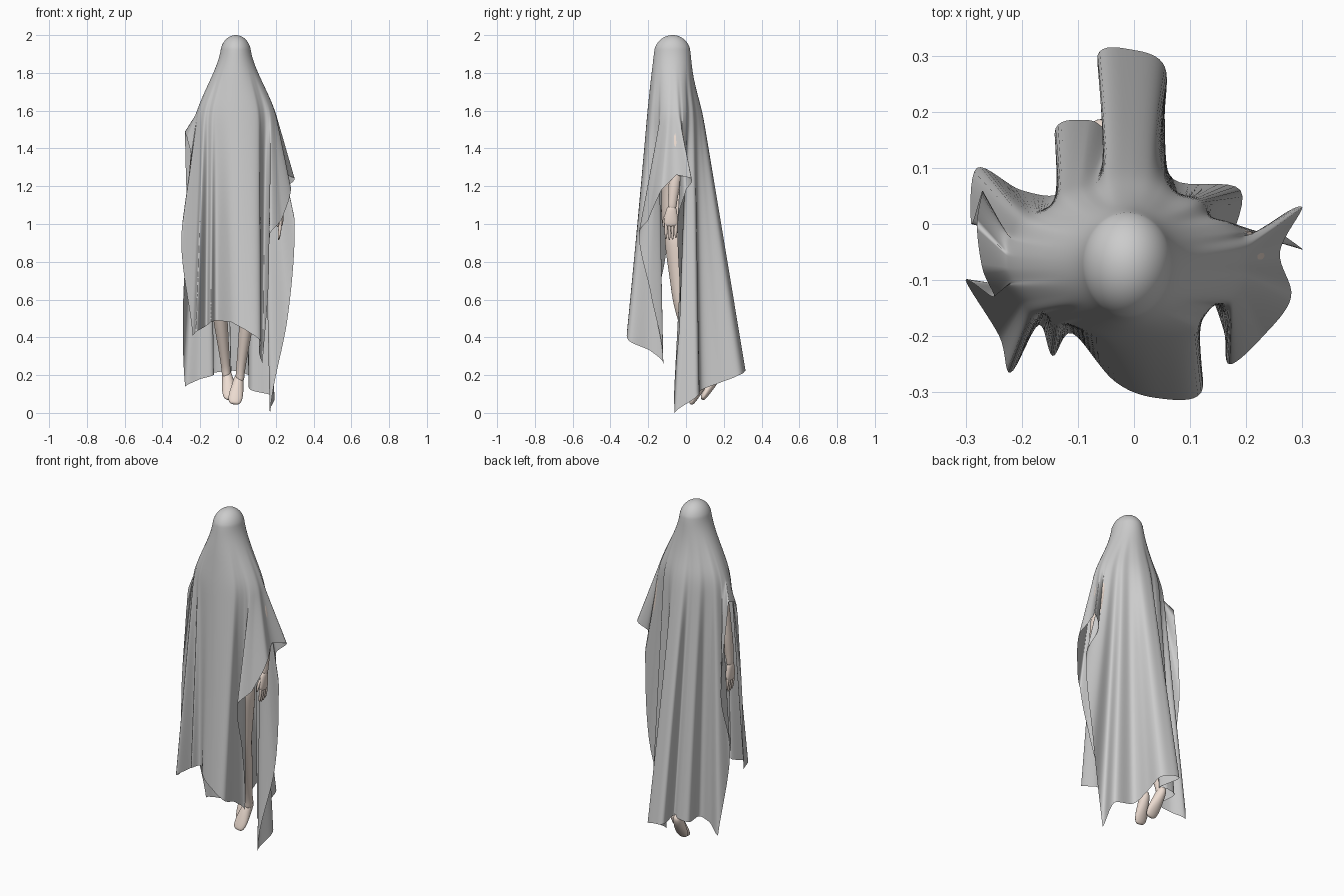
import bpy, bmesh, math
from mathutils import Vector

if "Cube" in bpy.data.objects:
    bpy.data.objects.remove(bpy.data.objects["Cube"])

skin = bpy.data.materials.new("pale_skin")
skin.diffuse_color = (0.85, 0.72, 0.64, 1)
skin.use_nodes = True
skin.node_tree.nodes["Principled BSDF"].inputs["Base Color"].default_value = skin.diffuse_color


def add_object(name, bm, mat=None, subsurf=0):
    bmesh.ops.recalc_face_normals(bm, faces=bm.faces)
    me = bpy.data.meshes.new(name)
    bm.to_mesh(me)
    bm.free()
    for p in me.polygons:
        p.use_smooth = True
    ob = bpy.data.objects.new(name, me)
    bpy.context.collection.objects.link(ob)
    if mat:
        me.materials.append(mat)
    if subsurf:
        mod = ob.modifiers.new("smooth", 'SUBSURF')
        mod.levels = mod.render_levels = subsurf
    return ob


def loft(name, sections, sides=10):
    """Rounded limb through sections (x, y, z, half width, half depth)."""
    bm = bmesh.new()
    pts = [Vector(s[:3]) for s in sections]
    rings = []
    for i, s in enumerate(sections):
        t = (pts[min(i + 1, len(pts) - 1)] - pts[max(i - 1, 0)]).normalized()
        u = Vector((1, 0, 0))
        u = (u - t * u.dot(t)).normalized()
        v = t.cross(u)
        ring = []
        for k in range(sides):
            a = 2 * math.pi * k / sides
            ring.append(bm.verts.new(pts[i] + u * s[3] * math.cos(a) + v * s[4] * math.sin(a)))
        rings.append(ring)
    for r0, r1 in zip(rings, rings[1:]):
        for k in range(sides):
            m = (k + 1) % sides
            bm.faces.new((r0[k], r0[m], r1[m], r1[k]))
    bm.faces.new(rings[0])
    bm.faces.new(rings[-1])
    return add_object(name, bm, skin, 2)


# ---- draped sheet: hem points going round from the right side via the back
HEM = [
    (.26, -.05, 1.26), (.30, .03, 1.24), (.25, .0, 1.18), (.30, -.045, 1.02),
    (.265, -.03, .52), (.17, -.06, 0), (.19, .06, .09), (.07, .08, .12),
    (.055, .18, .16), (.055, .28, .20), (0, .31, .22), (-.065, .30, .23),
    (-.035, .17, .22), (-.08, .185, .22), (-.14, .17, .21), (-.13, .06, .20),
    (-.20, .06, .18), (-.28, .10, .14), (-.29, 0, .60), (-.27, .06, .95),
    (-.28, 0, 1.49), (-.27, -.08, 1.46), (-.25, -.13, 1.35), (-.30, -.10, .90),
    (-.24, -.20, .41), (-.22, -.265, .43), (-.17, -.18, .46), (-.145, -.235, .48),
    (-.11, -.195, .49), (-.035, -.28, .48), (.04, -.31, .44), (.12, -.30, .38),
    (.11, -.19, .33), (.13, -.12, .26), (.16, -.19, .65), (.17, -.25, .95),
    (.23, -.20, 1.02), (.28, -.13, 1.18)]
# where each hem point starts on the shoulders (hem index, degrees)
START = [(0, 0), (10, 90), (20, 177), (25, 217), (28, 240), (31, 305), (38, 360)]
# upper drape below the crown: z, side, front and back radius
RINGS = [(1.9, .082, .1, .095), (1.8, .118, .112, .105),
         (1.7, .16, .118, .115), (1.58, .205, .125, .135)]
CX, CY = -.012, -.07


def catmull(a, b, c, d, t):
    return .5 * (2 * b + (c - a) * t + (2 * a - 5 * b + 4 * c - d) * t * t
                 + (3 * b - a - 3 * c + d) * t ** 3)


def hem_at(s):
    n = len(HEM)
    i, t = int(s), s - int(s)
    q = [HEM[(i + k) % n] for k in (-1, 0, 1, 2)]
    x, y = (catmull(*[p[c] for p in q], t) for c in (0, 1))
    return Vector((x, y, q[1][2] * (1 - t) + q[2][2] * t))


def start_angle(s):
    for (i0, a0), (i1, a1) in zip(START, START[1:]):
        if i0 <= s <= i1:
            return math.radians(a0 + (a1 - a0) * (s - i0) / (i1 - i0))


def sheet_column(s):
    ang = start_angle(s)
    hem = hem_at(s)
    ca, sa = math.cos(ang), math.sin(ang)

    def point(z, a, bf, bb):
        p = Vector((CX + a * ca, CY + (bb if sa > 0 else bf) * sa, z))
        # pleats begin faintly at the shoulders
        p.xy = p.xy.lerp(hem.xy, .1 * max(0, min(1, (1.8 - z) / .22)))
        return p

    col = []
    for j in range(20):                      # rounded crown
        f = math.pi / 2 * j / 20
        r = math.sin(f)
        col.append(point(1.9 + .1 * math.cos(f), .082 * r, .1 * r, .095 * r))
    for i in range(3):                       # neck and shoulders
        q = [RINGS[max(0, min(3, i + k))] for k in (-1, 0, 1, 2)]
        for j in range(7):
            f = j / 7
            col.append(point(q[1][0] * (1 - f) + q[2][0] * f,
                             *[catmull(*[r[c] for r in q], f) for c in (1, 2, 3)]))
    p = point(*RINGS[-1])
    col += [p.lerp(hem, j / 56) for j in range(57)]
    for _ in range(12):
        col = [col[j] if j < 17 or j == len(col) - 1
               else (col[j - 1] + col[j] * 2 + col[j + 1]) / 4 for j in range(len(col))]
    return col


bm = bmesh.new()
STEP = 8
cols = [sheet_column(i / STEP) for i in range(len(HEM) * STEP)]
top = bm.verts.new((CX, CY, 2.0))
grid = [[bm.verts.new(p) for p in c[1:]] for c in cols]
for c0, c1 in zip(grid, grid[1:] + grid[:1]):
    bm.faces.new((top, c0[0], c1[0]))
    for j in range(len(c0) - 1):
        bm.faces.new((c0[j], c0[j + 1], c1[j + 1], c1[j]))
add_object("draped_sheet", bm)

# ---- hidden head and torso
loft("head", [(CX, -.05, 1.66, .04, .04), (CX, -.055, 1.74, .04, .045), (CX, -.07, 1.78, .055, .065),
              (CX, -.07, 1.87, .068, .08), (CX, -.07, 1.94, .058, .068), (CX, -.07, 1.98, .025, .03)])
loft("torso", [(CX, -.05, 1.68, .04, .04), (CX, -.05, 1.63, .09, .05), (CX, -.055, 1.57, .15, .075),
               (CX, -.06, 1.42, .14, .09), (CX, -.055, 1.22, .105, .075), (CX, -.05, 1.06, .135, .09),
               (CX, -.05, .95, .11, .08)])

# ---- arms and hands, hanging at the sides
for side, name, out in ((-1, "left", .0), (1, "right", -.012)):
    def at(x, y, z, rx, ry):
        return (side * (x + out), y, z, rx, ry)
    loft(name + "_arm", [at(.14, -.05, 1.59, .035, .035), at(.18, -.05, 1.54, .042, .044),
                         at(.21, -.05, 1.42, .038, .042), at(.228, -.05, 1.3, .031, .036),
                         at(.235, -.06, 1.22, .029, .034), at(.238, -.072, 1.12, .02, .025),
                         at(.238, -.075, 1.07, .019, .026)])
    loft(name + "_hand", [at(.238, -.075, 1.1, .018, .024), at(.238, -.078, 1.06, .018, .034),
                          at(.237, -.08, 1.01, .016, .04), at(.235, -.08, .985, .012, .036)])
    for k in range(4):
        y = -.106 + .0175 * k
        end = .925 - .015 * math.sin(math.pi * (k + .7) / 4)
        loft(f"{name}_finger_{k + 1}", [at(.236, y, 1.01, .011, .011), at(.234, y, .97, .01, .01),
                                        at(.226, y, end, .007, .007)], 6)
    loft(name + "_thumb", [at(.235, -.1, 1.06, .011, .012), at(.226, -.118, 1.02, .01, .01),
                           at(.22, -.12, .98, .006, .007)], 6)

# ---- legs trailing slightly back, feet pointing down
for name, hip, knee, ankle, toe in (
        ("left", (-.085, -.05, 1.0), (-.105, -.01, .6), (-.062, .15, .22), (-.04, .085, .07)),
        ("right", (.07, -.05, 1.0), (.06, -.03, .6), (.01, .085, .2), (-.02, .025, .045))):
    h, k, a, t = map(Vector, (hip, knee, ankle, toe))
    loft(name + "_leg", [(*h, .07, .075), (*h.lerp(k, .35), .064, .07), (*h.lerp(k, .8), .048, .05),
                         (*k, .042, .045), (*k.lerp(a, .3), .041, .047), (*k.lerp(a, .75), .028, .03),
                         (*a, .025, .027), (*(a + Vector((0, -.004, -.04))), .024, .026)])
    heel = a + Vector((0, .024, .01))
    loft(name + "_foot", [(*heel, .018, .018), (*heel.lerp(t, .15), .028, .032), (*heel.lerp(t, .4), .033, .032),
                          (*heel.lerp(t, .7), .042, .024), (*heel.lerp(t, .9), .037, .017), (*t, .024, .011)])
